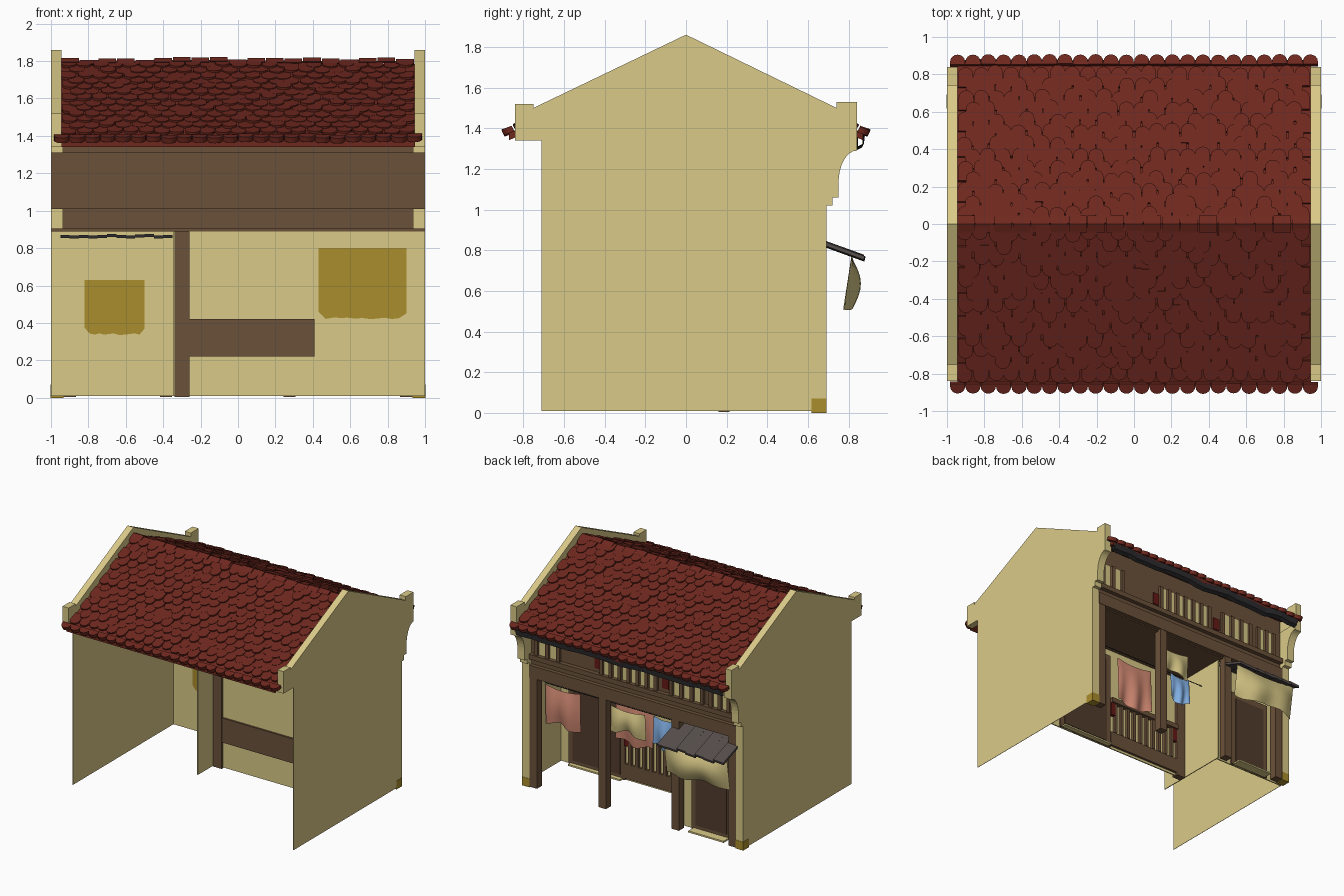
import bpy, bmesh, math, random
from mathutils import Vector, Matrix

if "Cube" in bpy.data.objects:
    bpy.data.objects.remove(bpy.data.objects["Cube"])
random.seed(4)


def mat(name, r, g, b):
    m = bpy.data.materials.new(name)
    m.diffuse_color = (r, g, b, 1)
    m.use_nodes = True
    m.node_tree.nodes["Principled BSDF"].inputs["Base Color"].default_value = m.diffuse_color
    return m


CREAM = mat("cream plaster", .70, .59, .245)
GOLD = mat("ochre stone", .40, .27, .026)
WOOD = mat("brown wood", .148, .083, .042)
DARK = mat("dark door wood", .085, .045, .027)
ROOF = mat("roof red", .158, .021, .013)
RED = mat("dark red paint", .13, .010, .008)
GREY = mat("awning grey", .09, .075, .07)
BLACK = mat("gutter black", .025, .025, .028)
PINK = mat("pink cloth", .66, .26, .175)
BLUE = mat("blue cloth", .26, .50, .90)


def finish(name, bm, m, smooth=False):
    me = bpy.data.meshes.new(name)
    bmesh.ops.recalc_face_normals(bm, faces=bm.faces)
    for f in bm.faces:
        f.smooth = smooth
    bm.to_mesh(me)
    bm.free()
    me.materials.append(m)
    ob = bpy.data.objects.new(name, me)
    bpy.context.collection.objects.link(ob)
    return ob


def add_box(bm, x0, x1, y0, y1, z0, z1):
    M = Matrix.Translation(((x0 + x1) / 2, (y0 + y1) / 2, (z0 + z1) / 2)) @ \
        Matrix.Diagonal((x1 - x0, y1 - y0, z1 - z0, 1))
    bmesh.ops.create_cube(bm, size=1, matrix=M)


def box(name, m, *dims):
    bm = bmesh.new()
    add_box(bm, *dims)
    return finish(name, bm, m)


def prism(bm, pts, offset):
    """Closed solid from a flat loop of points pushed along offset."""
    a = [bm.verts.new(p) for p in pts]
    b = [bm.verts.new(Vector(p) + Vector(offset)) for p in pts]
    n = len(pts)
    bm.faces.new(a)
    bm.faces.new(b[::-1])
    for i in range(n):
        bm.faces.new((a[i], b[i], b[(i + 1) % n], a[(i + 1) % n]))


def side_plate(name, m, prof, x, dx):
    bm = bmesh.new()
    prism(bm, [(x, y, z) for y, z in prof], (dx, 0, 0))
    return finish(name, bm, m)


# Side walls: thin sheet below, thick gable parapet above, curved corbel in front
lower = [(-.71, .01), (.69, .01), (.69, 1.02), (.69, 1.36), (-.71, 1.36)]
gable = [(-.84, 1.34), (.84, 1.34), (.84, 1.53), (.74, 1.53), (.74, 1.5),
         (0, 1.86), (-.75, 1.5), (-.75, 1.52), (-.84, 1.52)]
corbel = [(.62, 1.02), (.72, 1.02), (.72, 1.06), (.75, 1.06), (.75, 1.13)]
corbel += [(.75 + .09 * (1 - math.cos(t)), 1.13 + .16 * math.sin(t))
           for t in [math.pi / 2 * i / 8 for i in range(1, 9)]]
corbel += [(.84, 1.34), (.62, 1.34)]
for s, side in ((-1, "left"), (1, "right")):
    side_plate(side + "_wall", CREAM, lower, s, -s * .003)
    side_plate(side + "_gable", CREAM, gable, s, -s * .055)
    side_plate(side + "_corbel", CREAM, corbel, s, -s * .065)
    a, b = sorted((s * .935, s * .999))
    box(side + "_pilaster", CREAM, a, b, .62, .69, .07, 1.02)
    a, b = sorted((s * .932, s * 1.002))
    box(side + "_pilaster_base", GOLD, a, b, .618, .692, 0, .07)

# Roof: base slab and fish-scale tiles
SL = .47


def roof_z(y):
    return 1.795 - SL * abs(y)


bm = bmesh.new()
prism(bm, [(-.945, 0, 1.785), (-.945, .87, roof_z(.87) - .01), (-.945, .87, roof_z(.87) - .045),
           (-.945, 0, 1.74), (-.945, -.87, roof_z(.87) - .045), (-.945, -.87, roof_z(.87) - .01)],
      (1.89, 0, 0))
finish("roof_slab", bm, ROOF)

W, ROWS = .082, 14
n_len = math.hypot(1, SL)
for s, side in ((-1, "front"), (1, "back")):
    bm = bmesh.new()
    down = Vector((0, s, -SL)) / n_len
    nor = Vector((0, s * SL, 1)) / n_len
    for r in range(ROWS):
        last = r == ROWS - 1
        tip = .085 + r * .814 / (ROWS - 1)
        count = 24 if last else (23 if r % 2 == 0 else 22)
        for i in range(count):
            jit = 0 if last else .009
            cx = (i - (count - 1) / 2) * W + random.uniform(-jit, jit) * .6
            ty = tip + random.uniform(-jit, jit)
            end = Vector((cx, s * ty, roof_z(ty))) + nor * (.014 + random.uniform(0, .010))
            h = W * .49
            top = -.055 if last else -min(.11, ty * n_len)
            loop = [(-h, top), (-h, -h)]
            loop += [(-h * math.cos(t), -h + h * math.sin(t))
                     for t in [math.pi * k / 8 for k in range(1, 8)]]
            loop += [(h, -h), (h, top)]
            pts = [end + Vector((u, 0, 0)) + down * v + nor * v * .1 for u, v in loop]
            prism(bm, pts, -nor * (.03 if last else .014))
    finish(side + "_roof_tiles", bm, ROOF)

# Ridge caps, spaced unevenly
bm = bmesh.new()
for i in range(19):
    x = -.945 + i * .0995
    z = 1.806 + random.uniform(0, .016)
    prism(bm, [(x, -.045, z - .022), (x, 0, z), (x, .045, z - .022), (x, 0, z - .03)], (.094, 0, 0))
finish("ridge_tiles", bm, ROOF)

# Wavy gutter under the street-side eave
bm = bmesh.new()
rings = []
for i in range(25):
    x = -.93 + i * .0775
    w = random.uniform(-.005, .005) + .006 * math.sin(i * .9)
    rings.append([bm.verts.new((x, y + w * .5, z + w)) for y, z in
                  ((.84, 1.365), (.875, 1.36), (.87, 1.315), (.84, 1.30))])
for a, b in zip(rings, rings[1:]):
    for k in range(4):
        bm.faces.new((a[k], a[(k + 1) % 4], b[(k + 1) % 4], b[k]))
finish("gutter", bm, BLACK)

# Ground-floor walls: small room, partition and recessed wall
box("room_wall", CREAM, -.998, -.34, .59, .60, .01, .89)
box("partition_wall", CREAM, -.345, -.338, -.035, .62, .01, .89)
box("recess_wall", CREAM, -.34, .998, .18, .19, .01, .89)
box("recess_post", WOOD, -.34, -.26, .16, .215, .005, .89)
box("recess_back_panel", WOOD, -.26, .41, .165, .18, .22, .42)
box("veranda_ceiling", WOOD, -.998, .998, .18, .66, .89, .905)

# Upper facade, tie beam and inner band
box("upper_facade", WOOD, -.935, .935, .63, .66, .89, 1.46)
box("inner_band", WOOD, -.998, .998, .60, .62, 1.01, 1.31)
box("tie_beam", WOOD, -.935, .935, .66, .692, .90, 1.00)
box("sill_beam", WOOD, -.935, .935, .66, .695, 1.05, 1.09)
bays = [(-.86, -.70), (-.62, -.34), (-.20, .29), (.68, .88)]
bm, bars = bmesh.new(), bmesh.new()
for a, b in bays:
    add_box(bm, a, b, .66, .664, 1.09, 1.29)
    n = int((b - a) / .07)
    for i in range(n + 1):
        x = a + (b - a) * i / n
        add_box(bars, x - .015, x + .015, .664, .685, 1.09, 1.29)
finish("upper_window_backs", bm, CREAM)
finish("upper_balusters", bars, WOOD)
for x in (-.28, .33):
    box("upper_red_panel", RED, x - .03, x + .03, .66, .668, 1.12, 1.22)

# Street posts
for x in (-.90, -.385, .275, .90):
    box("street_post", WOOD, x - .033, x + .033, .625, .689, .005, .90)

# Recess balustrade
box("balustrade_panel", WOOD, -.26, .41, .19, .21, .03, .15)
box("balustrade_rail", WOOD, -.26, .41, .19, .23, .41, .45)
bm = bmesh.new()
for i in range(10):
    x = -.21 + i * .0635
    add_box(bm, x - .013, x + .013, .19, .215, .15, .41)
finish("balusters", bm, WOOD)
for x in (-.235, .39):
    box("red_newel", RED, x - .02, x + .02, .19, .218, .30, .41)


# Doors: frame and leaf on the street side, ochre plate on the inside
def door(name, x0, x1, z1, y0, y1, zg, step):
    box(name + "_frame", WOOD, x0 - .02, x1 + .02, y1, y1 + .015, .012, z1 + .03)
    box(name + "_leaf", DARK, x0 + .02, x1 - .02, y1 + .01, y1 + .02, .05, z1 - .02)
    bm = bmesh.new()
    n = 12
    edge = [(x0 + (x1 - x0) * i / n, y0, zg + random.uniform(-.005, .005) + (.03 if i in (0, n) else 0))
            for i in range(n + 1)]
    prism(bm, edge + [(x1, y0, z1), (x0, y0, z1)], (0, -.004, 0))
    finish(name + "_inner_plate", bm, GOLD)
    box(name + "_step", CREAM, x0, x1, y1, y1 + step, .012, .025)


door("small_door", -.82, -.50, .63, .59, .60, .34, .085)
door("large_door", .43, .90, .80, .18, .19, .425, .05)

# Tilted awning of overlapping sheets
bm = bmesh.new()
for i in range(7):
    x = -.95 + i * .084
    d = random.uniform(-.006, .006)
    e = random.uniform(-.015, .01)
    prism(bm, [(x, .60, .868 + d), (x, .875 + e, .768 + d), (x, .87 + e, .750 + d), (x, .60, .850 + d)],
          (.092, 0, .006))
finish("awning", bm, GREY)
bm = bmesh.new()
for i in range(12):
    z = .862 + random.uniform(-.006, .006)
    add_box(bm, -.95 + i * .05, -.90 + i * .05, .575, .60, z - .008, z + .008)
finish("awning_inner_edge", bm, BLACK)


# Hanging cloths: wavy sheets with a sagging hem
def cloth(name, m, x0, x1, y, z0, z1, bulge=.02, sag=.04, tuck=0):
    bm = bmesh.new()
    n, k = 14, 8
    ph = random.uniform(0, 6)
    g = []
    for j in range(k + 1):
        v = j / k
        row = []
        for i in range(n + 1):
            u = i / n
            hem = z0 + sag * math.sin(u * 7 + ph) * .5
            z = z1 - .02 * math.sin(math.pi * u) * (1 - v) + (hem - z1) * v
            yy = y + bulge * math.sin(math.pi * v) * math.sin(math.pi * u) ** .5 if 0 < i < n else y
            yy += .015 * v * math.sin(u * 13 + ph) - tuck * v * abs(2 * u - 1)
            row.append(bm.verts.new((x0 + (x1 - x0) * u, yy, z)))
        g.append(row)
    for a, b in zip(g, g[1:]):
        for i in range(n):
            bm.faces.new((a[i], a[i + 1], b[i + 1], b[i]))
    finish(name, bm, m, True)


cloth("awning_cloth", CREAM, -.94, -.37, .815, .52, .78, .045, .03, .03)
cloth("pink_cloth_large", PINK, .66, .98, .42, .42, .73)
cloth("pink_cloth_small", PINK, .08, .42, .30, .38, .77)
cloth("blue_cloth", BLUE, -.20, -.01, .43, .50, .74)
cloth("cream_cloth", CREAM, -.05, .27, .60, .62, .82)
box("cloth_line", BLACK, -.34, .98, .418, .422, .738, .743)
